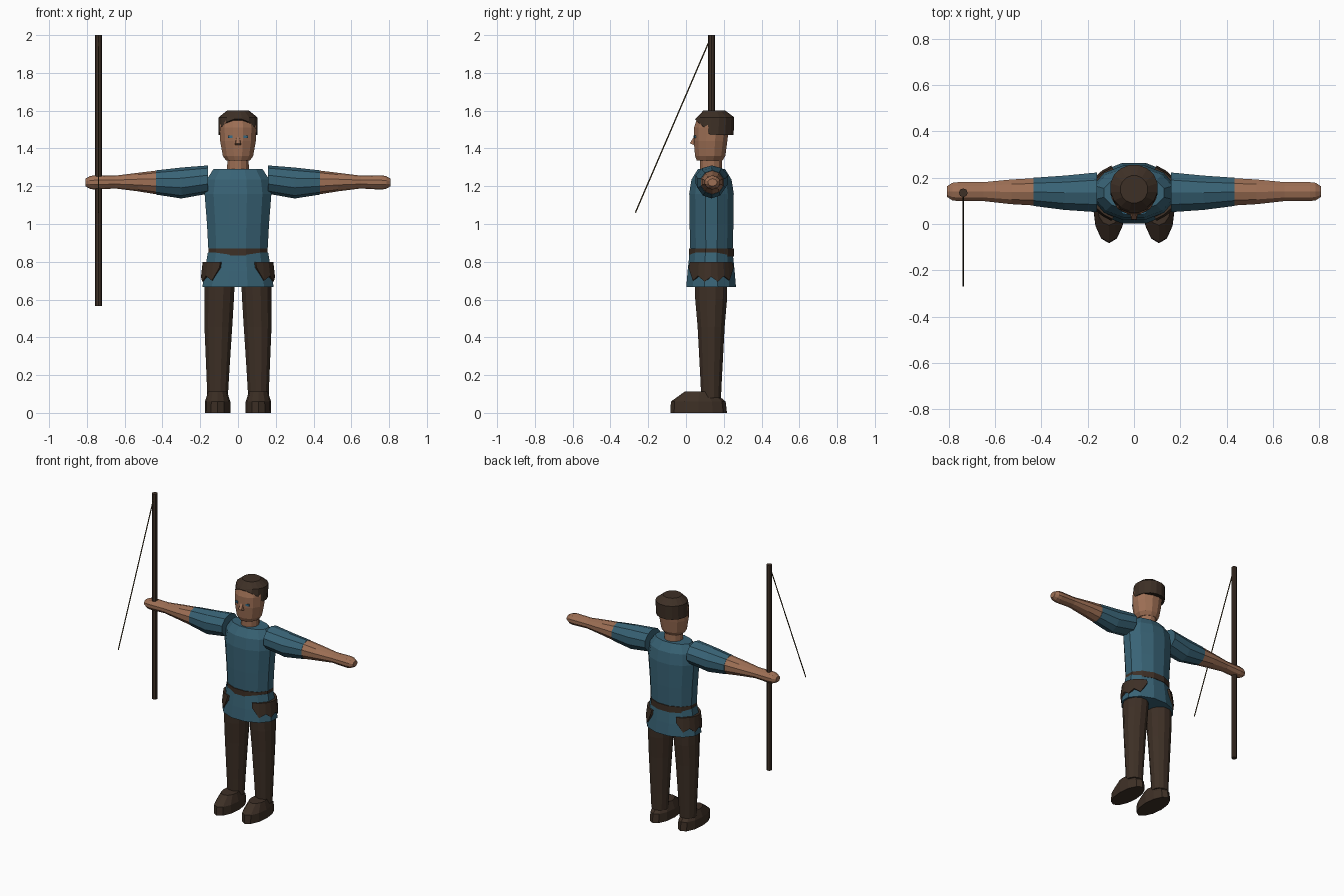
import bpy, bmesh, math
from mathutils import Vector

if "Cube" in bpy.data.objects:
    bpy.data.objects.remove(bpy.data.objects["Cube"])


def material(name, rgb):
    m = bpy.data.materials.new(name)
    m.use_nodes = True
    m.diffuse_color = (*rgb, 1)
    bsdf = m.node_tree.nodes["Principled BSDF"]
    bsdf.inputs["Base Color"].default_value = (*rgb, 1)
    bsdf.inputs["Roughness"].default_value = 0.9
    return m


BLUE = material("tunic blue", (0.04, 0.125, 0.18))
SKIN = material("skin", (0.34, 0.16, 0.09))
BROWN = material("dark brown", (0.047, 0.029, 0.019))
EYE = material("eye blue", (0.04, 0.15, 0.24))
CORD = material("bowstring", (0.08, 0.055, 0.02))


def finish(name, bm, mat):
    bmesh.ops.recalc_face_normals(bm, faces=bm.faces)
    mesh = bpy.data.meshes.new(name)
    bm.to_mesh(mesh)
    bm.free()
    mesh.materials.append(mat)
    ob = bpy.data.objects.new(name, mesh)
    bpy.context.collection.objects.link(ob)
    return ob


def loft(name, rings, mat, sides=12, axis="z", flip=1, turn=0.5):
    """Skin elliptical rings: (position, centre u, centre v, radius u, radius v)."""
    bm = bmesh.new()
    loops = []
    for t, u, v, ru, rv in rings:
        loop = []
        for i in range(sides):
            a = math.tau * (i + turn) / sides
            p, q = u + ru * math.cos(a), v + rv * math.sin(a)
            loop.append(bm.verts.new((p * flip, q, t) if axis == "z" else (t * flip, p, q)))
        loops.append(loop)
    for lo, hi in zip(loops, loops[1:]):
        for i in range(sides):
            j = (i + 1) % sides
            bm.faces.new((lo[i], lo[j], hi[j], hi[i]))
    bm.faces.new(loops[0])
    bm.faces.new(loops[-1])
    return finish(name, bm, mat)


def rod(name, a, b, radius, sides, mat):
    a, b = Vector(a), Vector(b)
    bm = bmesh.new()
    bmesh.ops.create_cone(bm, cap_ends=True, segments=sides, radius1=radius,
                          radius2=radius, depth=(b - a).length)
    ob = finish(name, bm, mat)
    ob.location = (a + b) / 2
    ob.rotation_euler = (b - a).to_track_quat("Z", "Y").to_euler()
    return ob


# Tunic and belt
loft("tunic_body", [(0.82, 0, 0.135, 0.16, 0.115), (1.0, 0, 0.135, 0.17, 0.12),
                    (1.16, 0, 0.135, 0.183, 0.122), (1.235, 0, 0.135, 0.172, 0.11),
                    (1.29, 0, 0.135, 0.135, 0.075)], BLUE)
loft("tunic_skirt", [(0.667, 0, 0.133, 0.195, 0.136), (0.75, 0, 0.133, 0.183, 0.129),
                     (0.85, 0, 0.133, 0.165, 0.118)], BLUE)
loft("belt", [(0.827, 0, 0.135, 0.163, 0.122), (0.87, 0, 0.135, 0.163, 0.122)], BROWN)

# Head, neck and nose
loft("neck", [(1.26, 0, 0.133, 0.06, 0.06), (1.36, 0, 0.133, 0.058, 0.06)], SKIN)
loft("head", [(1.335, 0, 0.125, 0.065, 0.07), (1.36, 0, 0.128, 0.083, 0.083),
              (1.44, 0, 0.13, 0.098, 0.092), (1.51, 0, 0.135, 0.1, 0.096),
              (1.555, 0, 0.145, 0.094, 0.09), (1.585, 0, 0.15, 0.065, 0.065)], SKIN)
bm = bmesh.new()
bridge = [bm.verts.new((x, 0.044, 1.465)) for x in (-0.008, 0.008)]
tip = [bm.verts.new((x, 0.02, 1.427)) for x in (-0.012, 0.012)]
base = [bm.verts.new((x, 0.05, 1.415)) for x in (-0.018, 0.018)]
root = [bm.verts.new((x, 0.06, 1.46)) for x in (-0.01, 0.01)]
for a, b in ((bridge, tip), (tip, base), (base, root), (root, bridge)):
    bm.faces.new((a[0], a[1], b[1], b[0]))
for s in (0, 1):
    bm.faces.new((bridge[s], tip[s], base[s], root[s]))
finish("nose", bm, SKIN)

# Cropped hair: closed cap whose lower edge steps down toward the back
bm = bmesh.new()
N = 16
low, mid, top = [], [], []
for i in range(N):
    a = math.tau * (i + 0.5) / N
    c, s = math.cos(a), math.sin(a)
    edge = 1.555 if s < -0.9 else 1.54 if s < -0.7 else 1.515 if s < -0.3 else 1.47
    low.append(bm.verts.new((0.104 * c, 0.15 + 0.104 * s, edge)))
    mid.append(bm.verts.new((0.104 * c, 0.157 + 0.1 * s, 1.565)))
    top.append(bm.verts.new((0.06 * c, 0.15 + 0.06 * s, 1.6)))
for i in range(N):
    j = (i + 1) % N
    bm.faces.new((low[i], low[j], mid[j], mid[i]))
    bm.faces.new((mid[i], mid[j], top[j], top[i]))
bm.faces.new(top)
bm.faces.new(low)
finish("hair", bm, BROWN)

# Paired parts
for side, s in (("left", 1), ("right", -1)):
    loft(side + "_sleeve", [(0.16, 0.137, 1.235, 0.09, 0.075), (0.30, 0.135, 1.217, 0.078, 0.082),
                            (0.435, 0.139, 1.22, 0.064, 0.064)], BLUE, 10, "x", s)
    loft(side + "_forearm", [(0.43, 0.139, 1.22, 0.062, 0.063), (0.53, 0.139, 1.222, 0.056, 0.049),
                             (0.65, 0.14, 1.222, 0.043, 0.034), (0.76, 0.14, 1.22, 0.043, 0.038),
                             (0.785, 0.14, 1.22, 0.04, 0.033), (0.808, 0.14, 1.22, 0.024, 0.02)],
         SKIN, 10, "x", s)
    loft(side + "_leg", [(0.08, 0.108, 0.133, 0.056, 0.054), (0.2, 0.107, 0.133, 0.062, 0.06),
                         (0.455, 0.104, 0.133, 0.076, 0.074), (0.6, 0.1, 0.133, 0.081, 0.087),
                         (0.75, 0.095, 0.133, 0.083, 0.09)], BROWN, 12, "z", s)
    loft(side + "_boot", [(0, 0.108, 0.067, 0.068, 0.15), (0.06, 0.108, 0.065, 0.067, 0.145),
                          (0.114, 0.108, 0.07, 0.05, 0.075)], BROWN, 12, "z", s, 0)

    # Eye plate
    bm = bmesh.new()
    bmesh.ops.create_cube(bm, size=1)
    bmesh.ops.scale(bm, vec=(0.024, 0.008, 0.014), verts=bm.verts)
    eye = finish(side + "_eye", bm, EYE)
    eye.location = (0.041 * s, 0.047, 1.461)
    eye.rotation_euler.z = 0.25 * s

    # Ragged hip flap wrapped round the skirt
    bm = bmesh.new()
    drops = (0.77, 0.7, 0.725, 0.695, 0.72, 0.695, 0.725, 0.7, 0.77)
    grid = []
    for i, z in enumerate(drops):
        a = math.radians(-60 + 15 * i)
        c, d = math.cos(a) * s, math.sin(a)
        grid.append([bm.verts.new((r * c, 0.133 + (r - 0.058) * d, h))
                     for r, h in ((0.17, z), (0.196, z), (0.187, 0.8), (0.16, 0.8))])
    for p, q in zip(grid, grid[1:]):
        for k in range(4):
            m = (k + 1) % 4
            bm.faces.new((p[k], p[m], q[m], q[k]))
    bm.faces.new(grid[0])
    bm.faces.new(grid[-1])
    finish(side + "_hip_flap", bm, BROWN)

# Bow stave and loose string in the right hand
rod("bow_stave", (-0.738, 0.135, 0.567), (-0.738, 0.135, 2.0), 0.019, 8, BROWN)
rod("bow_string", (-0.738, 0.13, 1.985), (-0.738, -0.268, 1.06), 0.0035, 6, CORD)
